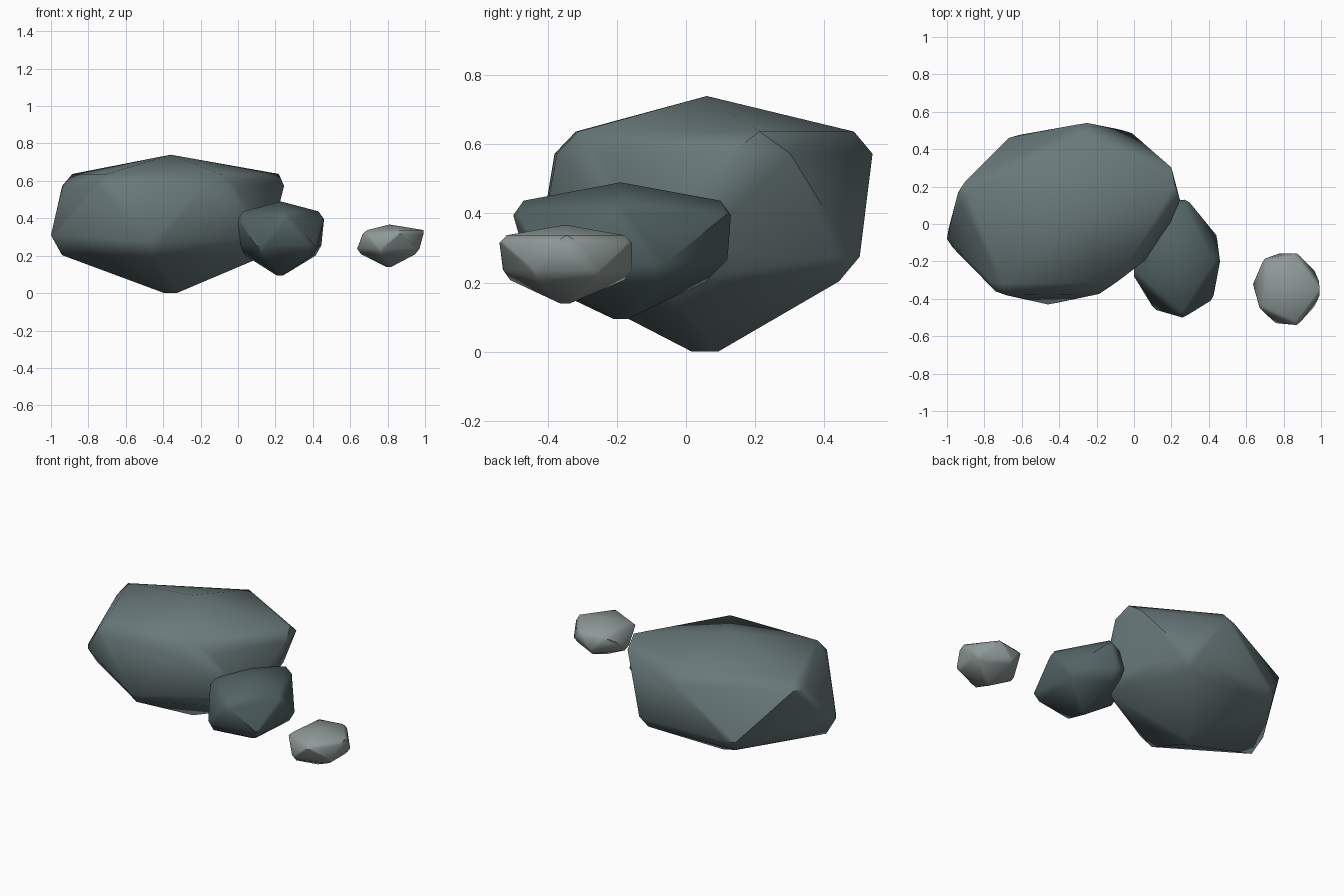
import bpy, bmesh, math
from mathutils import Vector

if "Cube" in bpy.data.objects:
    bpy.data.objects.remove(bpy.data.objects["Cube"])


def rock(name, top, bottom, upper, lower, heights, chamfer, color):
    """Worn icosahedron: two staggered rings of chipped corners between two tips.
    Ring corners are (x, y) or (x, y, chip width, height shift, tip inset)."""
    cx, cy = top[0], top[1]
    pts = [Vector(top)]
    # small worn foot
    for a in range(3):
        ang = math.radians(120 * a + 180)
        pts.append(Vector(bottom) + Vector((math.cos(ang), math.sin(ang), 0)) * chamfer * 0.8)
    # each corner: blunt side facet plus a chip toward the cap
    for ring, (z_side, z_cap) in ((upper, heights[:2]), (lower, heights[2:])):
        for corner in ring:
            x, y = corner[:2]
            wide, dz, tip = corner[2:] or (1, 0, 1)
            out = Vector((x - cx, y - cy, 0)).normalized()
            tan = Vector((-out.y, out.x, 0))
            p = Vector((x, y, z_side + dz))
            c = chamfer * wide
            back = out * c * (0.25 if wide > 1 else 0.4)
            pts += [p + tan * c - back, p - tan * c - back]
            if wide <= 1:
                pts.append(p)
            pts.append(Vector((x, y, z_cap)) - out * chamfer * tip)
    bm = bmesh.new()
    for p in pts:
        bm.verts.new(p)
    res = bmesh.ops.convex_hull(bm, input=bm.verts)
    loose = {g for g in res["geom_interior"] + res["geom_unused"]
             if isinstance(g, bmesh.types.BMVert)}
    bmesh.ops.delete(bm, geom=list(loose), context='VERTS')
    bmesh.ops.recalc_face_normals(bm, faces=bm.faces)
    me = bpy.data.meshes.new(name)
    bm.to_mesh(me)
    bm.free()
    ob = bpy.data.objects.new(name, me)
    bpy.context.collection.objects.link(ob)
    mat = bpy.data.materials.new(name + "_stone")
    mat.diffuse_color = (*color, 1)
    mat.use_nodes = True
    mat.node_tree.nodes["Principled BSDF"].inputs["Base Color"].default_value = mat.diffuse_color
    me.materials.append(mat)
    bpy.ops.object.select_all(action='DESELECT')
    ob.select_set(True)
    bpy.context.view_layer.objects.active = ob
    bpy.ops.object.shade_smooth_by_angle(angle=math.radians(40))
    return ob


# Large boulder
rock("large_boulder", (-0.36, 0.06, 0.74), (-0.35, 0.055, 0.0),
     [(-0.74, -0.36), (-0.08, -0.332, 2, 0, 0.45), (0.245, 0.22, 1.65, 0, 0.5),
      (-0.25, 0.54), (-0.94, 0.17)],
     [(-0.46, -0.43), (0.17, -0.06, 1.5, 0.02, 0.35), (-0.01, 0.485),
      (-0.67, 0.46), (-1.0, -0.08, 1, 0.035, 1.1)],
     (0.573, 0.637, 0.275, 0.203), 0.055, (0.14, 0.19, 0.195))

# Medium boulder leaning into the large one
rock("medium_boulder", (0.23, -0.19, 0.49), (0.23, -0.19, 0.095),
     [(0.26, -0.5), (0.46, -0.2), (0.27, 0.13), (0.07, 0.03), (0.0, -0.28)],
     [(0.41, -0.41), (0.44, -0.06), (0.2, 0.12, 1, 0.01, 2.2), (0.01, -0.15), (0.12, -0.46)],
     (0.395, 0.437, 0.255, 0.2), 0.03, (0.085, 0.125, 0.13))

# Small separate stone
rock("small_stone", (0.81, -0.35, 0.367), (0.81, -0.35, 0.14),
     [(1.0, -0.345, 1.7, 0, 0.4), (0.87, -0.54), (0.672, -0.45), (0.70, -0.185), (0.87, -0.157)],
     [(0.965, -0.25), (0.965, -0.44), (0.76, -0.53), (0.637, -0.32), (0.78, -0.157)],
     (0.315, 0.337, 0.237, 0.207), 0.022, (0.27, 0.32, 0.31))
